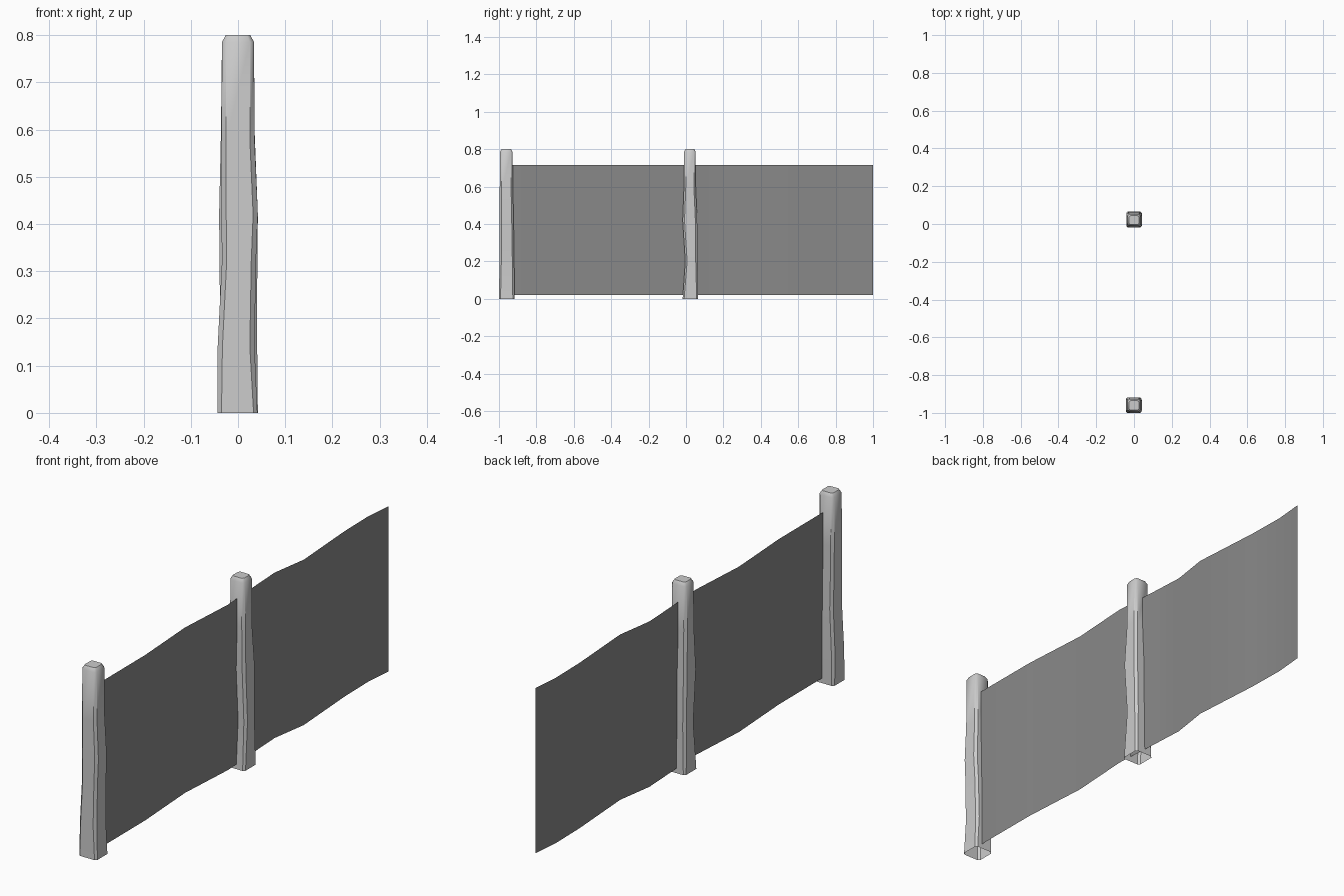
import bpy, bmesh

if "Cube" in bpy.data.objects:
    bpy.data.objects.remove(bpy.data.objects["Cube"])


def finish(bm, name, angle=0.7):
    mesh = bpy.data.meshes.new(name)
    bm.to_mesh(mesh)
    bm.free()
    obj = bpy.data.objects.new(name, mesh)
    bpy.context.collection.objects.link(obj)
    bpy.ops.object.select_all(action='DESELECT')
    obj.select_set(True)
    bpy.context.view_layer.objects.active = obj
    bpy.ops.object.shade_smooth_by_angle(angle=angle)
    return obj


def post(name, y, sections):
    """Crooked square post with chamfered corners, open at the bottom."""
    bm = bmesh.new()
    rings = []
    for z, x0, x1, y0, y1, c in sections:
        pts = [(x0 + c, y0), (x1 - c, y0), (x1, y0 + c), (x1, y1 - c),
               (x1 - c, y1), (x0 + c, y1), (x0, y1 - c), (x0, y0 + c)]
        rings.append([bm.verts.new((px, y + py, z)) for px, py in pts])
    for a, b in zip(rings, rings[1:]):
        for i in range(8):
            j = (i + 1) % 8
            bm.faces.new((a[i], a[j], b[j], b[i]))
    bm.faces.new(rings[-1])
    return finish(bm, name)


# Posts: height, x range, y range, corner chamfer
post("end_post", -0.96, [
    (0.00, -.043, .041, -.040, .042, .008),
    (0.14, -.043, .035, -.038, .042, .010),
    (0.32, -.034, .038, -.037, .040, .010),
    (0.42, -.035, .042, -.037, .038, .010),
    (0.58, -.035, .035, -.036, .035, .010),
    (0.785, -.034, .034, -.034, .033, .009),
    (0.80, -.026, .026, -.026, .025, .007)])
post("middle_post", 0.0, [
    (0.00, -.041, .042, -.018, .065, .008),
    (0.20, -.038, .040, -.004, .062, .010),
    (0.42, -.040, .042, -.018, .060, .010),
    (0.60, -.036, .035, -.011, .052, .010),
    (0.785, -.034, .034, -.011, .052, .009),
    (0.80, -.026, .026, -.003, .044, .007)])

# Thin wavy panel strung between the posts: (y, x) path
path = [(-.95, .010), (-.89, .011), (-.63, .010), (-.34, -.008), (-.08, .008),
        (.00, .003), (.11, -.004), (.26, -.012), (.42, .012), (.72, -.008),
        (.88, -.011), (1.0, 0)]
bm = bmesh.new()
cols = [[bm.verts.new((x, y, z)) for z in (0.02, 0.715)] for y, x in path]
for a, b in zip(cols, cols[1:]):
    bm.faces.new((a[0], b[0], b[1], a[1]))
panel = finish(bm, "fence_panel")
mat = bpy.data.materials.new("dark_grey")
mat.diffuse_color = (0.25, 0.25, 0.25, 1)
mat.use_nodes = True
mat.node_tree.nodes["Principled BSDF"].inputs["Base Color"].default_value = mat.diffuse_color
panel.data.materials.append(mat)
